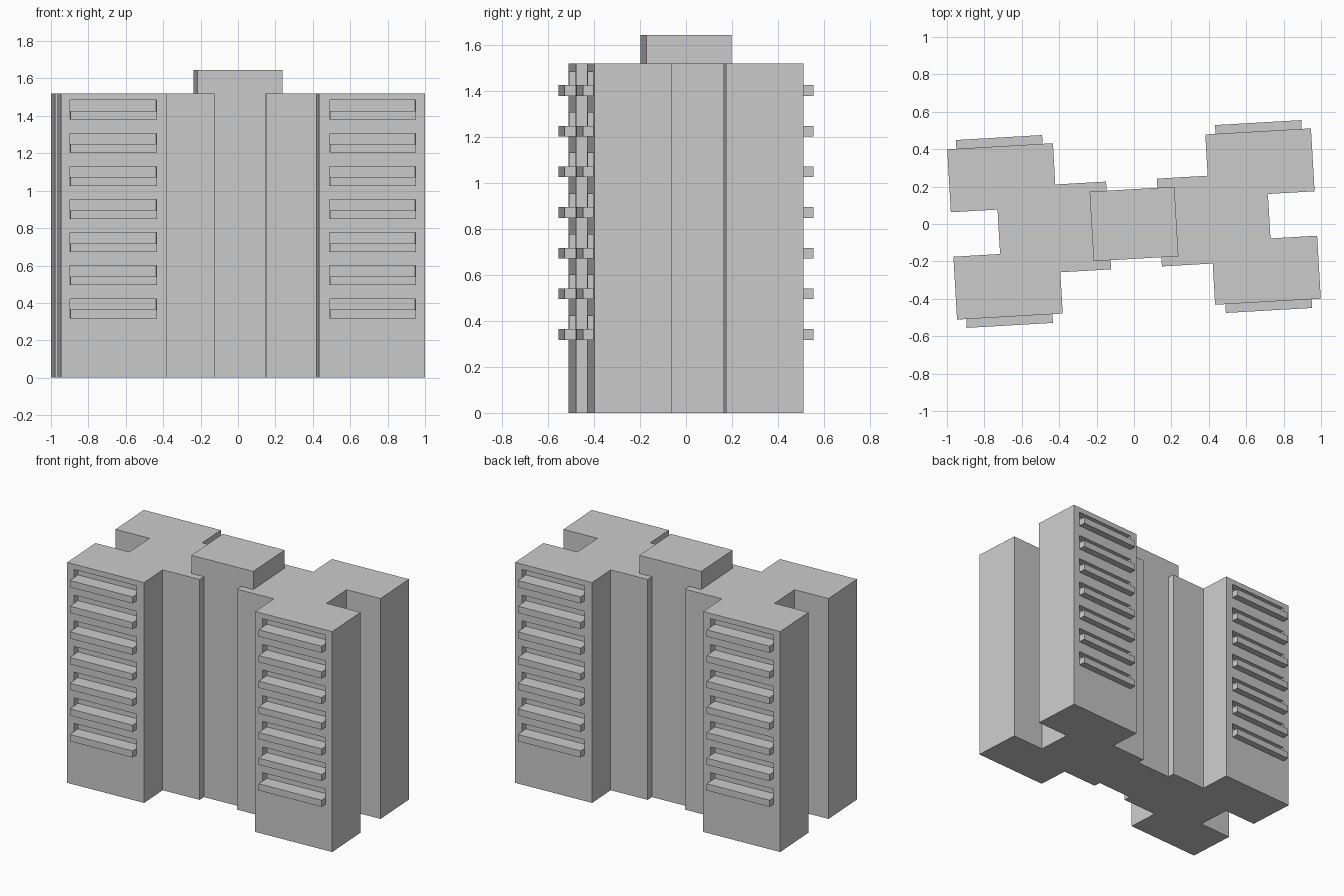
import bpy
import bmesh
from math import radians
from mathutils import Matrix

cube = bpy.data.objects.get("Cube")
if cube:
    bpy.data.objects.remove(cube, do_unlink=True)

TURN = Matrix.Rotation(radians(3.3), 4, 'Z')   # whole block sits slightly turned
ROOF, CORE_TOP = 1.52, 1.645
FACADE = 0.456                                 # half depth of the wings
BAY = (0.463, 0.925)                           # balcony span along each facade
FLOORS = [0.318 + 0.177 * i for i in range(7)]
SLAB_H, OPENING_H = 0.046, 0.104
REACH, RECESS = 0.047, 0.05

concrete = bpy.data.materials.new("grey_concrete")
concrete.use_nodes = True
grey = (0.6, 0.6, 0.6, 1.0)
concrete.diffuse_color = grey
concrete.node_tree.nodes["Principled BSDF"].inputs["Base Color"].default_value = grey


def finish(name, bm):
    """Turn a bmesh into a finished, rotated object."""
    bmesh.ops.recalc_face_normals(bm, faces=bm.faces)
    bm.transform(TURN)
    mesh = bpy.data.meshes.new(name)
    bm.to_mesh(mesh)
    bm.free()
    mesh.materials.append(concrete)
    obj = bpy.data.objects.new(name, mesh)
    bpy.context.collection.objects.link(obj)
    return obj


def add_box(bm, x, y, z):
    """Add a box between the given pairs of limits."""
    lo, hi = zip(sorted(x), sorted(y), sorted(z))
    size = [b - a for a, b in zip(lo, hi)]
    mid = [(a + b) / 2 for a, b in zip(lo, hi)]
    bmesh.ops.create_cube(bm, size=1,
                          matrix=Matrix.Translation(mid) @ Matrix.Diagonal((*size, 1)))


def add_prism(bm, outline, height):
    """Extrude a floor plan upward."""
    face = bm.faces.new([bm.verts.new((x, y, 0)) for x, y in outline])
    up = bmesh.ops.extrude_face_region(bm, geom=[face], use_keep_orig=True)
    verts = [v for v in up["geom"] if isinstance(v, bmesh.types.BMVert)]
    bmesh.ops.translate(bm, verts=verts, vec=(0, 0, height))


# Central lift core, rising above the roof
bm = bmesh.new()
add_box(bm, (-0.227, 0.227), (-0.186, 0.186), (0, CORE_TOP))
finish("central_core", bm)

# Half of a wing plan, from the core out to the notched end wall
half_plan = [(0.136, 0.235), (0.408, 0.235), (0.408, FACADE),
             (0.974, FACADE), (0.974, 0.119), (0.724, 0.119)]
plan = half_plan + [(x, -y) for x, y in reversed(half_plan)]

for side, label in ((1, "left"), (-1, "right")):
    span = [side * v for v in BAY]

    # Wing body
    bm = bmesh.new()
    add_prism(bm, [(side * x, y) for x, y in plan], ROOF)
    wing = finish(label + "_wing", bm)

    # Recessed openings, front and back
    bm = bmesh.new()
    for face in (-1, 1):
        for z in FLOORS:
            add_box(bm, span, (face * (FACADE - RECESS), face * (FACADE + RECESS)),
                    (z + SLAB_H, z + OPENING_H))
    cutter = finish("opening_cutter", bm)
    cutter.hide_render = True
    cut = wing.modifiers.new("openings", 'BOOLEAN')
    cut.operation = 'DIFFERENCE'
    cut.solver = 'EXACT'
    cut.object = cutter
    bpy.context.view_layer.objects.active = wing
    bpy.ops.object.modifier_apply(modifier=cut.name)
    bpy.data.objects.remove(cutter, do_unlink=True)

    # Balcony parapets below the openings
    for face, where in ((-1, "front"), (1, "back")):
        bm = bmesh.new()
        for z in FLOORS:
            add_box(bm, span, (face * (FACADE - 0.01), face * (FACADE + REACH)),
                    (z, z + SLAB_H))
        finish(f"{label}_{where}_balconies", bm)
